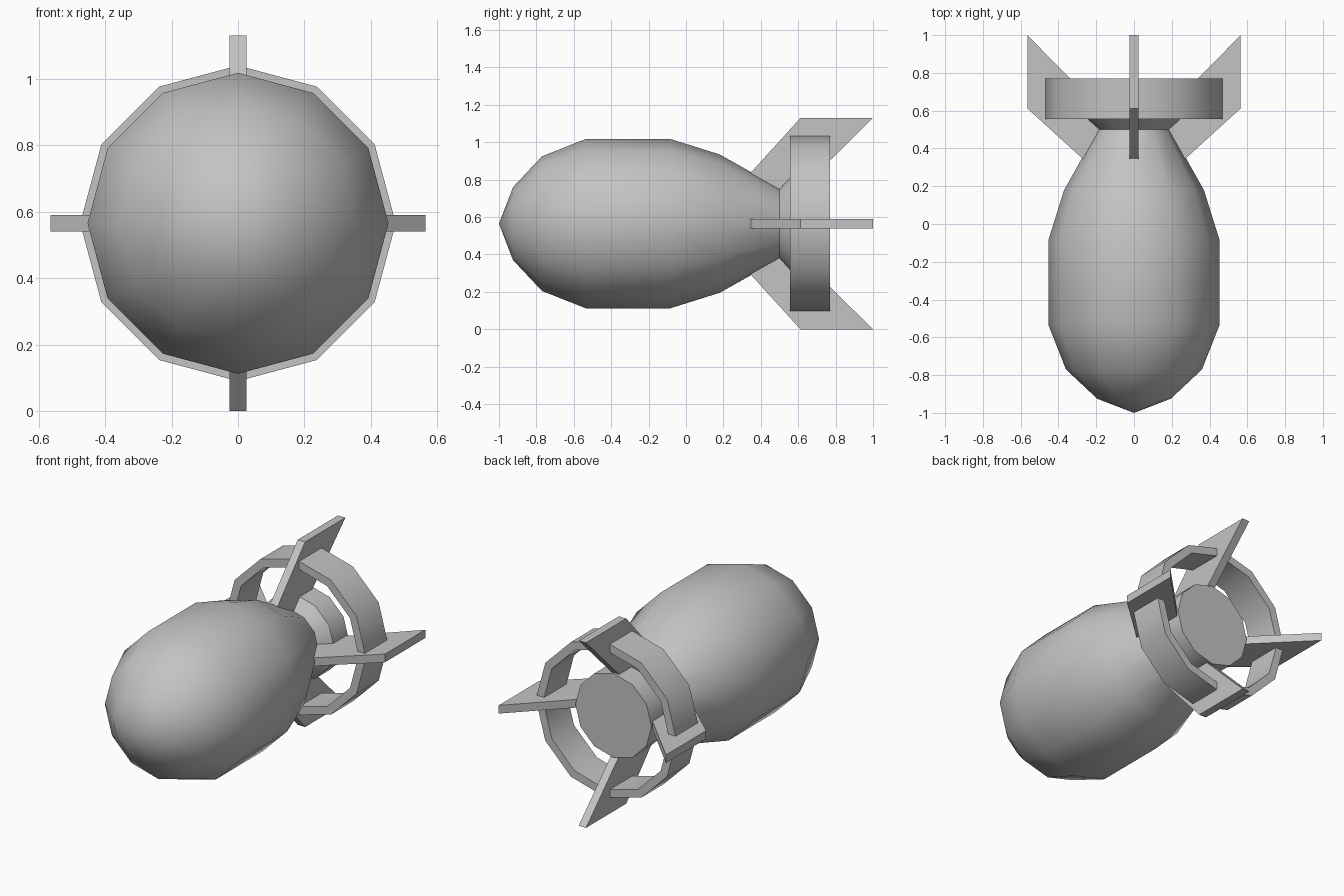
import bpy
import bmesh
import math
from mathutils import Matrix, Vector

cube = bpy.data.objects.get("Cube")
if cube:
    bpy.data.objects.remove(cube, do_unlink=True)

SIDES = 12
AXIS_Z = 0.565

grey = bpy.data.materials.new("plain grey")
grey.use_nodes = True
grey.diffuse_color = (0.55, 0.55, 0.55, 1)
grey.node_tree.nodes["Principled BSDF"].inputs["Base Color"].default_value = grey.diffuse_color


def finish(name, bm, smooth=False):
    """Turn a bmesh into a named object lying along the central axis."""
    bmesh.ops.remove_doubles(bm, verts=bm.verts, dist=0.0001)
    bmesh.ops.recalc_face_normals(bm, faces=bm.faces)
    mesh = bpy.data.meshes.new(name)
    bm.to_mesh(mesh)
    bm.free()
    mesh.materials.append(grey)
    obj = bpy.data.objects.new(name, mesh)
    obj.location.z = AXIS_Z
    bpy.context.collection.objects.link(obj)
    if smooth:
        bpy.ops.object.select_all(action="DESELECT")
        obj.select_set(True)
        bpy.context.view_layer.objects.active = obj
        bpy.ops.object.shade_smooth_by_angle(angle=math.radians(40))
    return obj


def lathe(name, profile, closed=False):
    """Revolve (y, radius) points around the y axis."""
    bm = bmesh.new()
    verts = [bm.verts.new((0, y, r)) for y, r in profile]
    pairs = list(zip(verts, verts[1:]))
    if closed:
        pairs.append((verts[-1], verts[0]))
    edges = [bm.edges.new(p) for p in pairs]
    bmesh.ops.spin(bm, geom=verts + edges, cent=(0, 0, 0), axis=(0, 1, 0),
                   angle=math.tau, steps=SIDES, use_merge=False)
    bmesh.ops.remove_doubles(bm, verts=bm.verts, dist=0.0001)
    # Close an open rear end with one flat polygon
    rim = [e for e in bm.edges if e.is_boundary]
    if rim:
        bmesh.ops.contextual_create(bm, geom=rim)
    return finish(name, bm, smooth=True)


# Body with pointed nose, narrow waist and flared tail stub
lathe("body", [(-1, 0), (-0.925, 0.195), (-0.77, 0.36), (-0.535, 0.453),
               (-0.085, 0.453), (0.18, 0.37), (0.5, 0.19),
               (0.56, 0.257), (0.7, 0.257)])

# Stabiliser ring around the tail
lathe("tail_ring", [(0.555, 0.475), (0.77, 0.475), (0.77, 0.425), (0.555, 0.425)],
      closed=True)

# Four swept fins passing through the ring
FIN_OUTLINE = [(0.235, 0.15), (0.612, 0.565), (1, 0.565), (0.58, 0.15)]
HALF_THICK = 0.025
for i, side in enumerate(("top", "left", "bottom", "right")):
    bm = bmesh.new()
    face = bm.faces.new([bm.verts.new((-HALF_THICK, y, r)) for y, r in FIN_OUTLINE])
    grown = bmesh.ops.extrude_face_region(bm, geom=[face])["geom"]
    bmesh.ops.translate(bm, vec=Vector((2 * HALF_THICK, 0, 0)),
                        verts=[v for v in grown if isinstance(v, bmesh.types.BMVert)])
    bmesh.ops.rotate(bm, verts=bm.verts, cent=(0, 0, 0),
                     matrix=Matrix.Rotation(i * math.pi / 2, 3, "Y"))
    finish(side + "_fin", bm)
